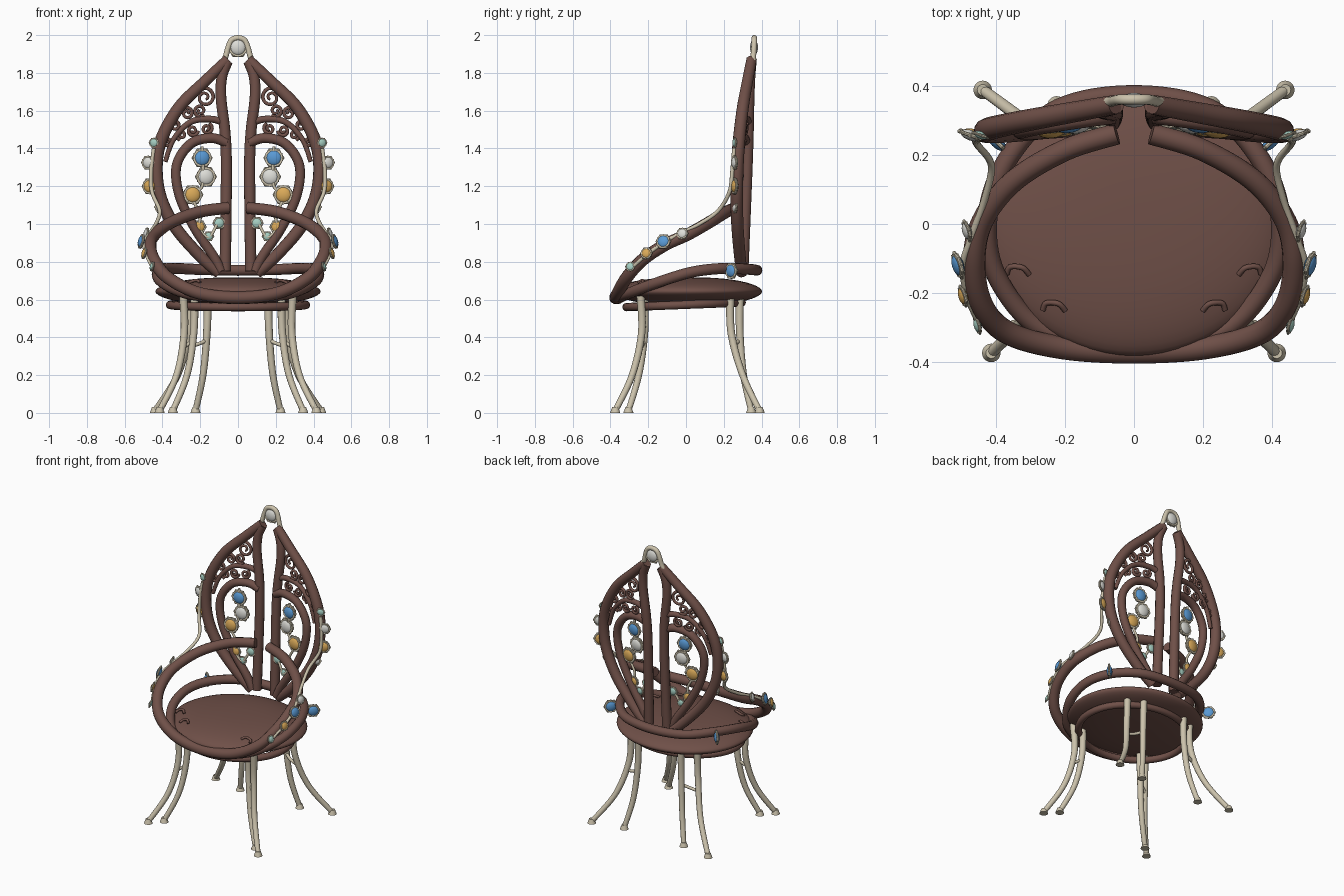
import bpy, math
from mathutils import Vector

if "Cube" in bpy.data.objects:
    bpy.data.objects.remove(bpy.data.objects["Cube"])


def mat(name, rgb):
    m = bpy.data.materials.new(name)
    m.diffuse_color = (*rgb, 1)
    m.use_nodes = True
    m.node_tree.nodes["Principled BSDF"].inputs["Base Color"].default_value = m.diffuse_color
    return m


BROWN = mat("brown_wood", (0.16, 0.08, 0.065))
CREAM = mat("cream_metal", (0.60, 0.54, 0.41))
GEM = {"blue": mat("blue_gem", (0.10, 0.32, 0.66)), "white": mat("white_gem", (0.72, 0.72, 0.68)),
       "gold": mat("gold_gem", (0.70, 0.40, 0.10)), "teal": mat("teal_gem", (0.38, 0.62, 0.54))}
SIDES = (("right", 1), ("left", -1))


def smooth_path(pts, closed=False, n=8):
    """Catmull-Rom curve through the points."""
    p = [Vector(q) for q in pts]
    c = len(p)
    get = (lambda i: p[i % c]) if closed else (lambda i: p[max(0, min(c - 1, i))])
    out = []
    for i in range(c if closed else c - 1):
        a, b, d, e = get(i - 1), get(i), get(i + 1), get(i + 2)
        for k in range(n):
            t = k / n
            out.append(0.5 * (2 * b + (d - a) * t + (2 * a - 5 * b + 4 * d - e) * t * t
                              + (3 * b - a - 3 * d + e) * t ** 3))
    return out if closed else out + [p[-1]]


def tube(name, pts, r, material, r_end=None, closed=False, n=8, bulge=0.0):
    """Round tube along a path; radius runs from r to r_end with a mid bulge."""
    path = smooth_path(pts, closed, n)
    cu = bpy.data.curves.new(name, 'CURVE')
    cu.dimensions = '3D'
    cu.bevel_depth = 1.0
    cu.bevel_resolution = 4
    cu.use_fill_caps = True
    sp = cu.splines.new('POLY')
    sp.points.add(len(path) - 1)
    sp.use_cyclic_u = closed
    for i, v in enumerate(path):
        t = i / (len(path) - 1)
        sp.points[i].co = (*v, 1)
        sp.points[i].radius = r + ((r_end or r) - r) * t + bulge * math.sin(math.pi * t)
    sp.use_smooth = True
    ob = bpy.data.objects.new(name, cu)
    bpy.context.collection.objects.link(ob)
    bpy.ops.object.select_all(action='DESELECT')
    ob.select_set(True)
    bpy.context.view_layer.objects.active = ob
    bpy.ops.object.convert(target='MESH')
    ob = bpy.context.object
    ob.data.materials.clear()
    ob.data.materials.append(material)
    return ob


def flip(pts, s):
    return [(s * x, y, z) for x, y, z in pts]


def finish(name, material, angle=35):
    ob = bpy.context.object
    ob.name = name
    ob.data.materials.append(material)
    bpy.ops.object.shade_smooth_by_angle(angle=math.radians(angle))
    return ob


def gem(name, loc, r, colour, normal):
    """Hexagonal setting with a rim and a domed stone on both faces."""
    rot = Vector(normal).to_track_quat('Z', 'Y').to_euler()
    bpy.ops.mesh.primitive_cylinder_add(vertices=6, radius=r * 1.12, depth=r * 0.35, location=loc, rotation=rot)
    finish(name + "_setting", CREAM)
    bpy.ops.mesh.primitive_torus_add(major_segments=6, minor_segments=8, major_radius=r * 1.08,
                                     minor_radius=r * 0.17, location=loc, rotation=rot)
    finish(name + "_rim", CREAM)
    bpy.ops.mesh.primitive_uv_sphere_add(segments=20, ring_count=10, radius=r * 0.92, location=loc, rotation=rot)
    bpy.context.object.scale.z = 0.5
    finish(name + "_stone", GEM[colour], 60)


def back_y(x, z):
    """Depth of the slightly wrapped, leaning back."""
    return 0.31 + 0.04 * (z - 0.75) - 0.14 * abs(x)


def on_back(pts, dy=0.0):
    return [(x, back_y(x, z) + dy, z) for x, z in pts]


# Seat cushion with underside ring
bpy.ops.mesh.primitive_uv_sphere_add(segments=64, ring_count=24, radius=1, location=(0, 0.01, 0.643))
seat = bpy.context.object
for v in seat.data.vertices:
    rho = math.hypot(v.co.x, v.co.y)
    v.co.z = math.copysign(max(0, 1 - rho ** 2.4) ** 0.55, v.co.z) if rho < 0.9999 else 0
    v.co = (v.co.x * 0.438, v.co.y * 0.393, v.co.z * 0.075)
finish("seat", BROWN, 60)
tube("seat_under_ring", [(0.36 * math.cos(a), -0.01 + 0.305 * math.sin(a), 0.572 + 0.012 * math.sin(a))
                         for a in [i * math.pi / 8 for i in range(16)]], 0.022, BROWN, closed=True, n=4)

# Lower rail circling the seat
rail = [(0.22, 0.335, 0.76), (0.36, 0.2, 0.765), (0.425, 0.03, 0.745), (0.40, -0.15, 0.69), (0.26, -0.31, 0.63)]
tube("lower_rail", [(0, 0.375, 0.755)] + rail + [(0, -0.36, 0.605)] + flip(rail[::-1], -1), 0.029, BROWN, closed=True)

# Arm hoop sweeping from the back round the front
arm = [(0.05, 0.262, 1.085), (0.20, 0.215, 1.065), (0.35, 0.125, 1.01), (0.44, 0.01, 0.945), (0.465, -0.11, 0.89),
       (0.445, -0.23, 0.81), (0.37, -0.315, 0.715), (0.21, -0.36, 0.635)]
tube("arm_hoop", arm + [(0, -0.373, 0.61)] + flip(arm[::-1], -1), 0.031, BROWN, bulge=0.003)

# Wing outlines on the back, as x, z pairs
outer = [(0.055, 1.87), (0.17, 1.76), (0.31, 1.62), (0.405, 1.45), (0.432, 1.30), (0.41, 1.14), (0.33, 0.98),
         (0.20, 0.83), (0.10, 0.74)]
inner = [(0.055, 1.86), (0.085, 1.78), (0.09, 1.67), (0.07, 1.5), (0.062, 1.35), (0.063, 1.1), (0.068, 0.75)]
drop = [(0.06, 1.43), (0.14, 1.455), (0.25, 1.425), (0.325, 1.31), (0.31, 1.15), (0.23, 0.98), (0.13, 0.83),
        (0.09, 0.75)]
arch = [(0.06, 1.53), (0.14, 1.555), (0.25, 1.54), (0.34, 1.45), (0.385, 1.33)]
scrolls = [(0.175, 1.67, 0.052, 1.2), (0.20, 1.60, 0.035, 4.0), (0.27, 1.585, 0.034, 0.5), (0.165, 1.505, 0.03, 2.0),
           (0.24, 1.495, 0.03, 3.2), (0.335, 1.52, 0.03, 0.0), (0.30, 1.47, 0.026, 5.0), (0.375, 1.43, 0.022, 1.0)]

# Legs as pairs of stems
legs = {"front_leg": [(0.29, -0.24, 0.62), (0.285, -0.235, 0.42), (0.325, -0.285, 0.2), (0.415, -0.375, 0.01)],
        "front_inner_leg": [(0.23, -0.22, 0.62), (0.235, -0.22, 0.42), (0.27, -0.25, 0.2), (0.345, -0.305, 0.01)],
        "back_leg": [(0.25, 0.235, 0.62), (0.26, 0.24, 0.42), (0.32, 0.30, 0.2), (0.44, 0.39, 0.01)],
        "back_inner_leg": [(0.16, 0.285, 0.62), (0.165, 0.285, 0.42), (0.185, 0.305, 0.2), (0.225, 0.345, 0.01)]}

# Gems: x, z, radius, colour; the arm gems also give y
inner_gems = [(0.19, 1.35, 0.045, "blue"), (0.17, 1.25, 0.047, "white"), (0.24, 1.155, 0.046, "gold"),
              (0.205, 0.985, 0.032, "gold"), (0.10, 1.005, 0.029, "teal"), (0.155, 0.935, 0.024, "teal")]
outer_gems = [(0.445, 1.43, 0.024, "teal"), (0.475, 1.325, 0.033, "white"), (0.466, 1.2, 0.038, "gold"),
              (0.41, 1.09, 0.029, "white")]
arm_gems = [(0.486, -0.02, 0.95, 0.028, "white"), (0.512, -0.12, 0.908, 0.035, "blue"),
            (0.497, -0.21, 0.845, 0.028, "gold"), (0.455, -0.295, 0.775, 0.023, "teal")]

for side, s in SIDES:
    # Back wing tubes
    tube(side + "_outer_frame", flip(on_back(outer), s), 0.028, BROWN, 0.03, bulge=0.005)
    tube(side + "_inner_upright", flip(on_back(inner), s), 0.028, BROWN, 0.031)
    tube(side + "_teardrop", flip(on_back(drop, -0.012), s), 0.026, BROWN)
    tube(side + "_upper_arch", flip(on_back(arch), s), 0.020, BROWN, 0.012)
    # Spiral scrolls
    for i, (cx, cz, r, a0) in enumerate(scrolls):
        sp = []
        for k in range(16):
            a, q = a0 + k * 0.62, r * (1 - k / 19)
            sp.append((cx + q * math.cos(a), cz + q * math.sin(a)))
        tube(f"{side}_scroll_{i}", flip(on_back(sp), s), 0.010, BROWN, 0.007, n=3)

    # Legs, feet and struts
    for name, p in legs.items():
        tube(f"{side}_{name}", flip(p, s), 0.022, CREAM, 0.016)
        bpy.ops.mesh.primitive_cone_add(vertices=20, radius1=0.027, radius2=0.016, depth=0.03,
                                        location=(s * p[-1][0], p[-1][1], 0.015))
        finish(f"{side}_{name}_foot", CREAM)
    tube(side + "_back_strut", flip([(0.165, 0.285, 0.385), (0.21, 0.26, 0.365), (0.265, 0.245, 0.35)], s), 0.010, CREAM)
    tube(side + "_front_strut", flip([(0.24, -0.22, 0.38), (0.285, -0.235, 0.35)], s), 0.010, CREAM)

    # Cream vines joining the gems
    tube(side + "_vine", flip([(0.445, 0.255, 1.40), (0.46, 0.245, 1.28), (0.455, 0.23, 1.17), (0.415, 0.17, 1.07),
                               (0.435, 0.07, 1.0), (0.473, -0.04, 0.945), (0.498, -0.12, 0.90), (0.485, -0.21, 0.835),
                               (0.45, -0.29, 0.765)], s), 0.011, CREAM, 0.009)
    tube(side + "_inner_vine", flip(on_back([(0.19, 1.41), (0.185, 1.3), (0.19, 1.2), (0.24, 1.14), (0.2, 1.05),
                                             (0.205, 0.98), (0.155, 0.93), (0.11, 1.0)], -0.025), s), 0.008, CREAM)

    # Gems
    for i, (x, z, r, c) in enumerate(inner_gems):
        gem(f"{side}_inner_gem_{i}", (s * x, back_y(x, z) - 0.022, z), r, c, (-s * 0.1, -1, 0.04))
    for i, (x, z, r, c) in enumerate(outer_gems):
        gem(f"{side}_outer_gem_{i}", (s * x, 0.258, z), r, c, (s * 0.35, -1, 0))
    for i, (x, y, z, r, c) in enumerate(arm_gems):
        gem(f"{side}_arm_gem_{i}", (s * x, y, z), r, c, (s, -0.3, 0.25))
    gem(side + "_rail_gem", (s * 0.40, 0.24, 0.752), 0.038, "blue", (s, -1, 0))

    # Small curls on the seat, both leaning the same way
    for i, (x, y) in enumerate(((0.335, -0.135), (0.23, -0.24))):
        tube(f"{side}_seat_curl_{i}", flip([(x - 0.03, y - 0.012, 0.69), (x - 0.01, y + 0.008, 0.702),
                                            (x + 0.025, y + 0.01, 0.692), (x + 0.035, y - 0.01, 0.68)], s), 0.008, BROWN)

# Top finial
half = [(0.09, 0.352, 1.835), (0.066, 0.356, 1.885), (0.052, 0.36, 1.935), (0.034, 0.362, 1.973)]
tube("finial_arch", half + [(0, 0.362, 1.985)] + flip(half[::-1], -1), 0.015, CREAM)
gem("finial_gem", (0, 0.36, 1.935), 0.046, "white", (0, -1, 0))
